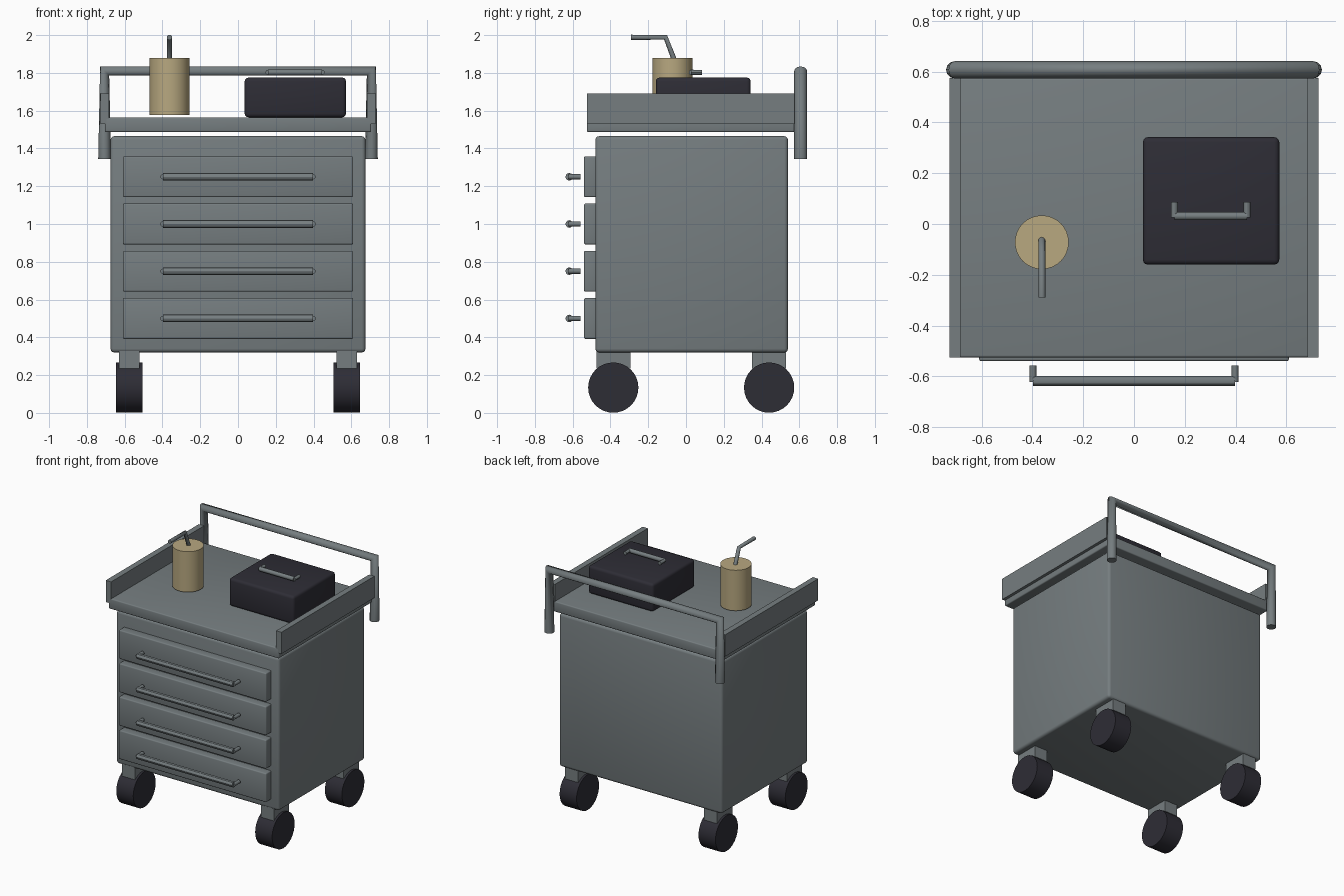
import bpy
from mathutils import Vector

if "Cube" in bpy.data.objects:
    bpy.data.objects.remove(bpy.data.objects["Cube"])


def material(name, rgb):
    m = bpy.data.materials.new(name)
    m.diffuse_color = (*rgb, 1)
    m.use_nodes = True
    m.node_tree.nodes["Principled BSDF"].inputs["Base Color"].default_value = m.diffuse_color
    return m


STEEL = material("grey steel", (0.180, 0.207, 0.216))
DARK = material("dark rubber", (0.027, 0.026, 0.036))
TAN = material("tan", (0.479, 0.392, 0.216))


def box(name, lo, hi, mat, bevel=0.0):
    lo, hi = Vector(lo), Vector(hi)
    bpy.ops.mesh.primitive_cube_add(size=1, location=(lo + hi) / 2)
    o = bpy.context.object
    o.name = name
    o.scale = hi - lo
    bpy.ops.object.transform_apply(location=False, rotation=False, scale=True)
    o.data.materials.append(mat)
    if bevel:
        b = o.modifiers.new("rounded edges", "BEVEL")
        b.width, b.segments = bevel, 3
        bpy.ops.object.modifier_apply(modifier=b.name)
        bpy.ops.object.shade_smooth_by_angle()
    return o


def rod(name, a, b, radius, mat, sides=32):
    """Cylinder running from a to b."""
    a, b = Vector(a), Vector(b)
    bpy.ops.mesh.primitive_cylinder_add(vertices=sides, radius=radius, depth=(b - a).length,
                                        location=(a + b) / 2)
    o = bpy.context.object
    o.name = name
    o.rotation_euler = (b - a).to_track_quat("Z", "Y").to_euler()
    o.data.materials.append(mat)
    bpy.ops.object.shade_smooth_by_angle()
    return o


def bent_tube(name, points, radius, mat):
    """Round tube along straight segments."""
    c = bpy.data.curves.new(name, "CURVE")
    c.dimensions = "3D"
    c.bevel_depth, c.bevel_resolution = radius, 4
    c.use_fill_caps = True
    s = c.splines.new("POLY")
    s.points.add(len(points) - 1)
    for p, co in zip(s.points, points):
        p.co = (*co, 1)
    c.materials.append(mat)
    o = bpy.data.objects.new(name, c)
    bpy.context.collection.objects.link(o)
    return o


def pull(name, x, y, z, half, reach, radius):
    """Horizontal grip with two short posts pointing back."""
    rod(name + "_grip", (x - half, y, z), (x + half, y, z), radius, STEEL, 12)
    for side in (-1, 1):
        px = x + side * half
        rod(name + "_post", (px, y - 0.005, z), (px, y + reach, z), 0.0135, STEEL, 12)


# cabinet and drawers
box("cabinet", (-0.675, -0.48, 0.32), (0.675, 0.54, 1.465), STEEL, 0.02)
for i in range(4):
    z = 0.5 + 0.25 * i
    box("drawer_front", (-0.61, -0.54, z - 0.108), (0.61, -0.47, z + 0.108), STEEL, 0.008)
    pull("drawer_pull", 0, -0.618, z, 0.398, 0.06, 0.02)

# top tray with side rails
box("tray", (-0.705, -0.525, 1.487), (0.705, 0.575, 1.565), STEEL, 0.008)
for side in (-1, 1):
    xs = sorted((side * 0.683, side * 0.727))
    box("side_rail", (xs[0], -0.525, 1.53), (xs[1], 0.575, 1.692), STEEL)

# push bar
bent_tube("push_bar", [(-0.706, 0.607, 1.345), (-0.706, 0.607, 1.81),
                       (0.706, 0.607, 1.81), (0.706, 0.607, 1.345)], 0.034, STEEL)

# casters
for x in (-0.575, 0.575):
    for y in (-0.385, 0.44):
        rod("wheel", (x - 0.07, y, 0.134), (x + 0.07, y, 0.134), 0.133, DARK)
        box("caster_bracket", (x - 0.054, y - 0.09, 0.235), (x + 0.054, y + 0.09, 0.33), STEEL)

# cup with bent straw
rod("cup", (-0.363, -0.072, 1.577), (-0.363, -0.072, 1.88), 0.106, TAN)
bent_tube("straw", [(-0.363, -0.055, 1.85), (-0.363, -0.108, 1.988),
                    (-0.363, -0.29, 1.988)], 0.014, STEEL)

# tool case
box("case", (0.035, -0.16, 1.565), (0.572, 0.342, 1.775), DARK, 0.02)
pull("case_handle", 0.302, 0.031, 1.803, 0.143, 0.055, 0.016)
